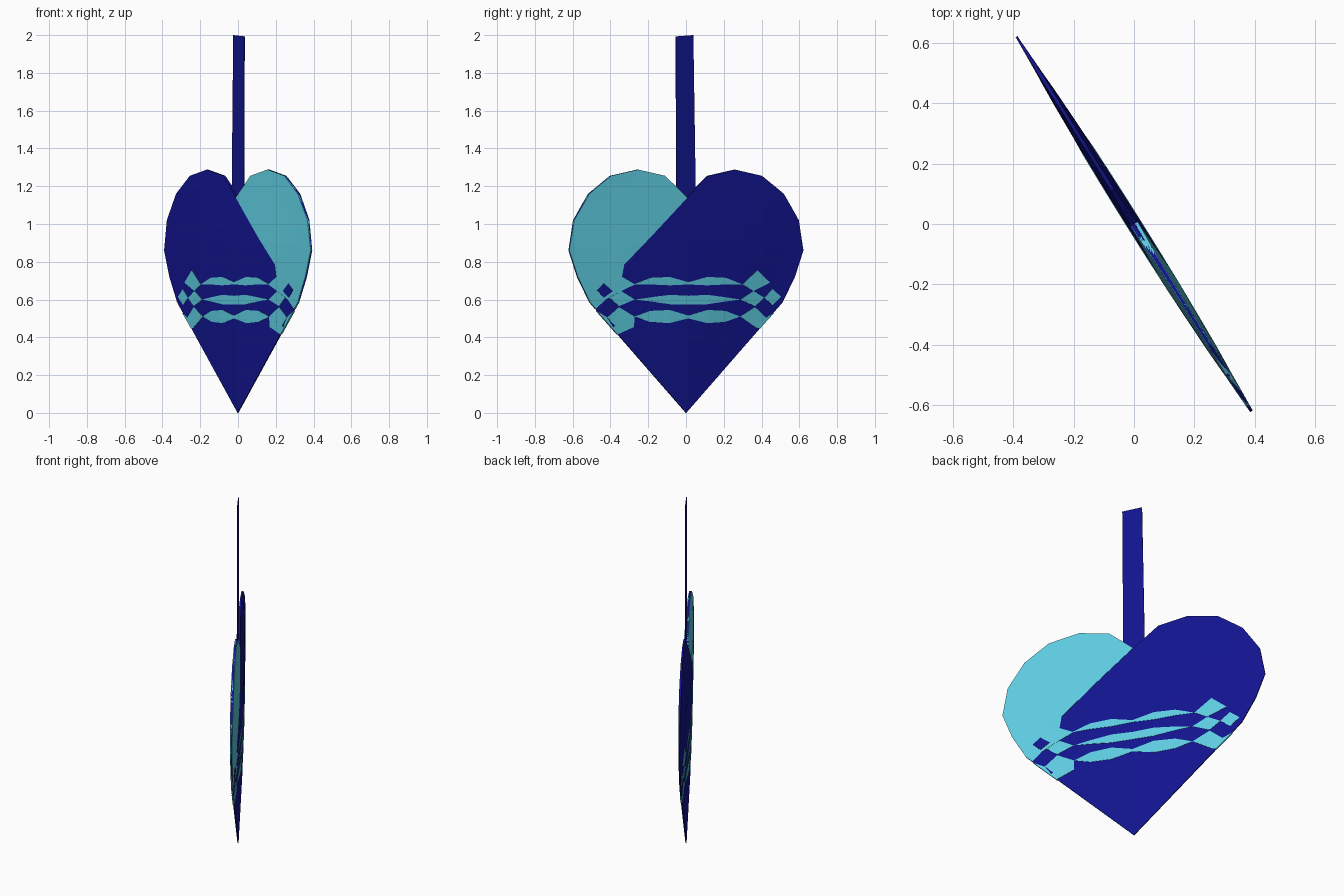
import bpy, bmesh
from mathutils import Vector

if "Cube" in bpy.data.objects:
    bpy.data.objects.remove(bpy.data.objects["Cube"])

SLOPE = -0.627  # the flat heart stands diagonally: x = SLOPE * y
NORMAL = Vector((0.847, 0.531, 0))


def material(name, rgb):
    m = bpy.data.materials.new(name)
    m.diffuse_color = (*rgb, 1)
    m.use_nodes = True
    m.node_tree.nodes["Principled BSDF"].inputs["Base Color"].default_value = m.diffuse_color
    return m


navy = material("navy_paper", (0.006, 0.007, 0.27))
teal = material("teal_paper", (0.11, 0.6, 0.74))


def bulge(y, z):
    """Half thickness of the paper pocket: thin at the rim, fuller inside."""
    a = abs(y)
    side = max(0, 1 - (a / 0.63) ** 2)
    low = max(0, min(1, (z - 1.13 * a) / 0.4))
    top = max(0, min(1, (1.33 - z) / 0.4))
    return 0.003 + 0.02 * side * low * top


def paper(name, polygons, mat, extra=0.0, flat=None):
    """Closed plate from (y, z) polygons, bulged to both sides."""
    bm = bmesh.new()
    for pts in polygons:
        bm.faces.new([bm.verts.new((0, y, z)) for y, z in pts])
    bmesh.ops.triangulate(bm, faces=bm.faces[:])
    if flat is None:
        for i in range(-6, 14):
            for axis in ((0, 1, 0), (0, 0, 1)):
                bmesh.ops.bisect_plane(bm, geom=bm.verts[:] + bm.edges[:] + bm.faces[:],
                                       plane_co=Vector(axis) * i * 0.1, plane_no=axis, dist=1e-5)
    back = set(bm.verts)
    bmesh.ops.extrude_face_region(bm, geom=bm.faces[:], use_keep_orig=True)
    for v in bm.verts:
        y, z = v.co.y, v.co.z
        t = (bulge(y, z) if flat is None else flat) + extra
        v.co = Vector((SLOPE * y, y, z)) + NORMAL * (-t if v in back else t)
    bmesh.ops.recalc_face_normals(bm, faces=bm.faces[:])
    me = bpy.data.meshes.new(name)
    bm.to_mesh(me)
    bm.free()
    me.materials.append(mat)
    ob = bpy.data.objects.new(name, me)
    bpy.context.collection.objects.link(ob)
    return ob


def mirror(pts):
    return [(-y, z) for y, z in reversed(pts)]


# heart body
rim = [(0.51, 0.585), (0.575, 0.72), (0.62, 0.86), (0.595, 1.02), (0.515, 1.16),
       (0.4, 1.255), (0.257, 1.288), (0.115, 1.255)]
paper("heart_body", [[(0, 0)] + rim + [(0, 1.14)] + mirror(rim)], navy)

# teal lobe
lobe = [(0, 1.14)] + mirror(rim) + [(-0.48, 0.55), (-0.43, 0.6), (-0.36, 0.64),
                                    (-0.28, 0.68), (-0.38, 0.74)]
paper("teal_lobe", [lobe], teal, 0.002)

# woven teal strips, same on both halves
weave = [
    [(0, 0.68), (0.1, 0.675), (0.2, 0.68), (0.29, 0.68), (0.2, 0.715), (0.1, 0.72), (0, 0.692)],
    [(0, 0.575), (0.1, 0.575), (0.2, 0.59), (0.28, 0.6), (0.2, 0.612), (0.1, 0.625), (0, 0.62)],
    [(0, 0.5), (0.1, 0.475), (0.2, 0.482), (0.28, 0.51), (0.2, 0.54), (0.1, 0.545), (0, 0.515)],
    [(0.28, 0.6), (0.36, 0.565), (0.41, 0.61), (0.35, 0.645)],
    [(0.28, 0.51), (0.37, 0.45), (0.42, 0.505), (0.36, 0.56)],
]
paper("woven_strips", weave + [mirror(p) for p in weave], teal, 0.002)

# strip ends unique to each half
paper("right_strip_ends", [[(0.29, 0.68), (0.35, 0.645), (0.44, 0.69), (0.37, 0.755)],
                           [(0.41, 0.61), (0.455, 0.57), (0.5, 0.615), (0.455, 0.655)],
                           [(0.37, 0.45), (0.39, 0.447), (0.465, 0.53), (0.42, 0.505)]], teal, 0.002)
paper("left_strip_ends", [[(-0.39, 0.455), (-0.365, 0.415), (-0.28, 0.455), (-0.28, 0.51)],
                          [(-0.42, 0.505), (-0.39, 0.455), (-0.365, 0.415), (-0.475, 0.54)]], teal, 0.002)
paper("left_navy_square", [[(-0.475, 0.65), (-0.44, 0.61), (-0.395, 0.645), (-0.44, 0.685)]],
      navy, 0.004)

# hanging strap
paper("strap", [[(-0.05, 1.08), (0.052, 1.08), (0.038, 2.0), (-0.055, 1.993)]], navy, flat=0.002)
